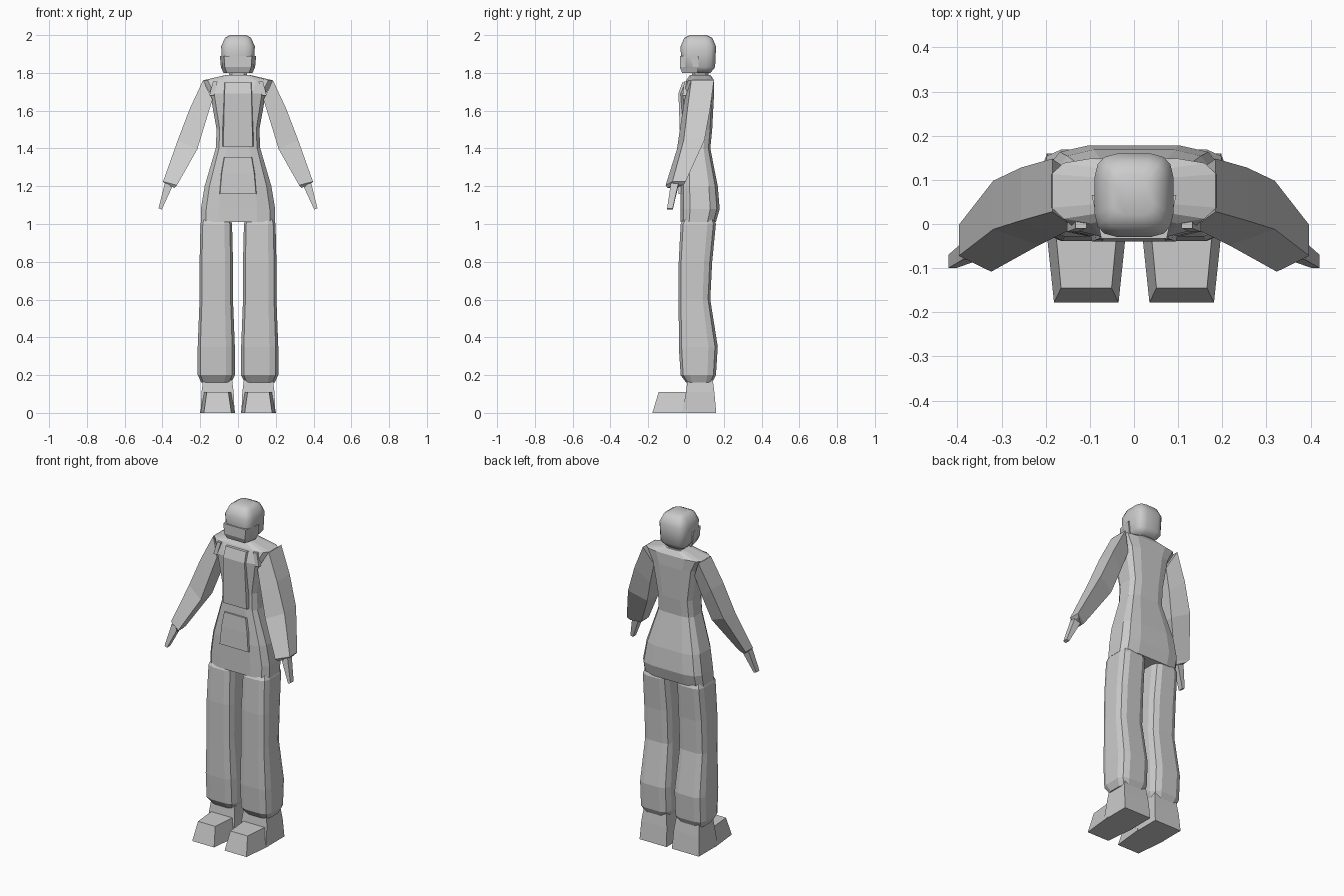
import bpy
import bmesh
from math import cos, sin, pi, radians, copysign

default_cube = bpy.data.objects.get("Cube")
if default_cube:
    bpy.data.objects.remove(default_cube, do_unlink=True)

shade = (.6, .6, .6, 1)
grey = bpy.data.materials.new("plain_grey")
grey.use_nodes = True
grey.diffuse_color = shade
grey.node_tree.nodes["Principled BSDF"].inputs["Base Color"].default_value = shade


def section(height, half_width, front, back, x=0, tilt=0,
            sides=4, roundness=0, taper=0, lean=0):
    """One closed ring: a box or superellipse, optionally tilted and skewed."""
    points = []
    for step in range(sides):
        angle = 2 * pi * (step + .5) / sides
        u = copysign(abs(cos(angle)) ** roundness, cos(angle))
        v = copysign(abs(sin(angle)) ** roundness, sin(angle))
        reach = half_width * u * (1 + taper * v)
        points.append((x + reach * cos(radians(tilt)),
                       (front + back + (back - front) * v) / 2 + lean * u,
                       height + reach * sin(radians(tilt))))
    return points


def loft(name, rows, mirror=False, centre=0, **shape):
    """Skin a closed solid through the sections; mirror flips it to the right side."""
    mesh_builder = bmesh.new()
    rings = []
    for row in rows:
        points = section(*row, **shape)
        rings.append([mesh_builder.verts.new((x + centre, y, z)) for x, y, z in points])
    for lower, upper in zip(rings, rings[1:]):
        for i in range(len(lower)):
            mesh_builder.faces.new((lower[i - 1], lower[i], upper[i], upper[i - 1]))
    mesh_builder.faces.new(rings[0])
    mesh_builder.faces.new(rings[-1])
    if mirror:
        for vert in mesh_builder.verts:
            vert.co.x = -vert.co.x
    bmesh.ops.recalc_face_normals(mesh_builder, faces=mesh_builder.faces)
    mesh = bpy.data.meshes.new(name)
    mesh_builder.to_mesh(mesh)
    mesh_builder.free()
    mesh.materials.append(grey)
    part = bpy.data.objects.new(name, mesh)
    bpy.context.collection.objects.link(part)
    return part


def pair(name, rows, **shape):
    """Build the same part on the left and on the right."""
    loft("left_" + name, rows, **shape)
    loft("right_" + name, rows, mirror=True, **shape)


# Torso, from hips to shoulder yoke
loft("torso", [
    (1.01, .2, -.03, .16),
    (1.08, .2, -.03, .18),
    (1.2, .18, -.03, .17),
    (1.4, .12, -.02, .13),
    (1.5, .115, -.02, .14),
    (1.69, .15, -.03, .15),
    (1.76, .19, 0, .15),
    (1.79, .06, .02, .13),
], sides=12, roundness=.5)

# Trouser legs, flared and turned in at the cuff
leg_centre = .115
pair("trouser_leg", [
    (.16, .08, 0, .14),
    (.2, .1, -.03, .16),
    (.35, .1, -.04, .17),
    (.6, .09, -.04, .13),
    (.8, .09, -.04, .14),
    (1, .085, -.03, .16),
    (1.05, .07, 0, .14),
], centre=leg_centre, sides=12, roundness=.5)

# Shoes: upright heel and wedge toe
shoe_centre = .108
pair("shoe_heel", [
    (0, .09, -.02, .16),
    (.11, .085, 0, .15),
    (.19, .075, .01, .14),
], centre=shoe_centre)
pair("shoe_toe", [
    (0, .083, -.178, .01),
    (.11, .065, -.145, .02),
], centre=shoe_centre, taper=.12)

# Sleeves bend forward at the elbow and narrow at the cuff
pair("sleeve", [
    (1.71, .057, .01, .13, .16, 64),
    (1.57, .057, -.01, .11, .215, 45),
    (1.42, .057, -.03, .08, .267, 25),
    (1.215, .038, -.09, -.02, .36, 15),
    (1.2, .025, -.08, -.03, .36, 20),
], lean=.018)

# Hands
pair("hand", [
    (1.21, .022, -.08, -.04, .366, 20),
    (1.08, .009, -.1, -.07, .412, 20),
])

# Neck and head
loft("neck", [
    (1.74, .05, .03, .12),
    (1.84, .05, .03, .12),
], sides=8, roundness=.5)
head = loft("head", [
    (1.8, .06, 0, .13),
    (1.83, .085, -.025, .155),
    (1.94, .09, -.03, .16),
    (1.985, .07, -.01, .14),
    (2, .045, .02, .11),
], sides=16, roundness=.5)
bpy.context.view_layer.objects.active = head
head.select_set(True)
bpy.ops.object.shade_smooth_by_angle(angle=radians(50))

# Mask wrapped round the lower face
loft("face_mask", [
    (1.8, .068, -.02, .06),
    (1.83, .08, -.033, .066),
    (1.89, .085, -.033, .066),
], taper=.13)

# Bib on the chest and pouch on the belly
loft("chest_bib", [
    (1.41, .082, -.03, 0),
    (1.69, .075, -.04, 0),
    (1.75, .072, -.02, .02),
], taper=.05)
loft("belly_pouch", [
    (1.16, .1, -.04, 0),
    (1.27, .09, -.036, 0),
    (1.355, .075, -.03, 0),
], taper=.05)

# Short straps at the front of the shoulders
pair("shoulder_strap", [
    (1.68, .012, -.018, .02, .14),
    (1.755, .012, -.01, .03, .12),
])
